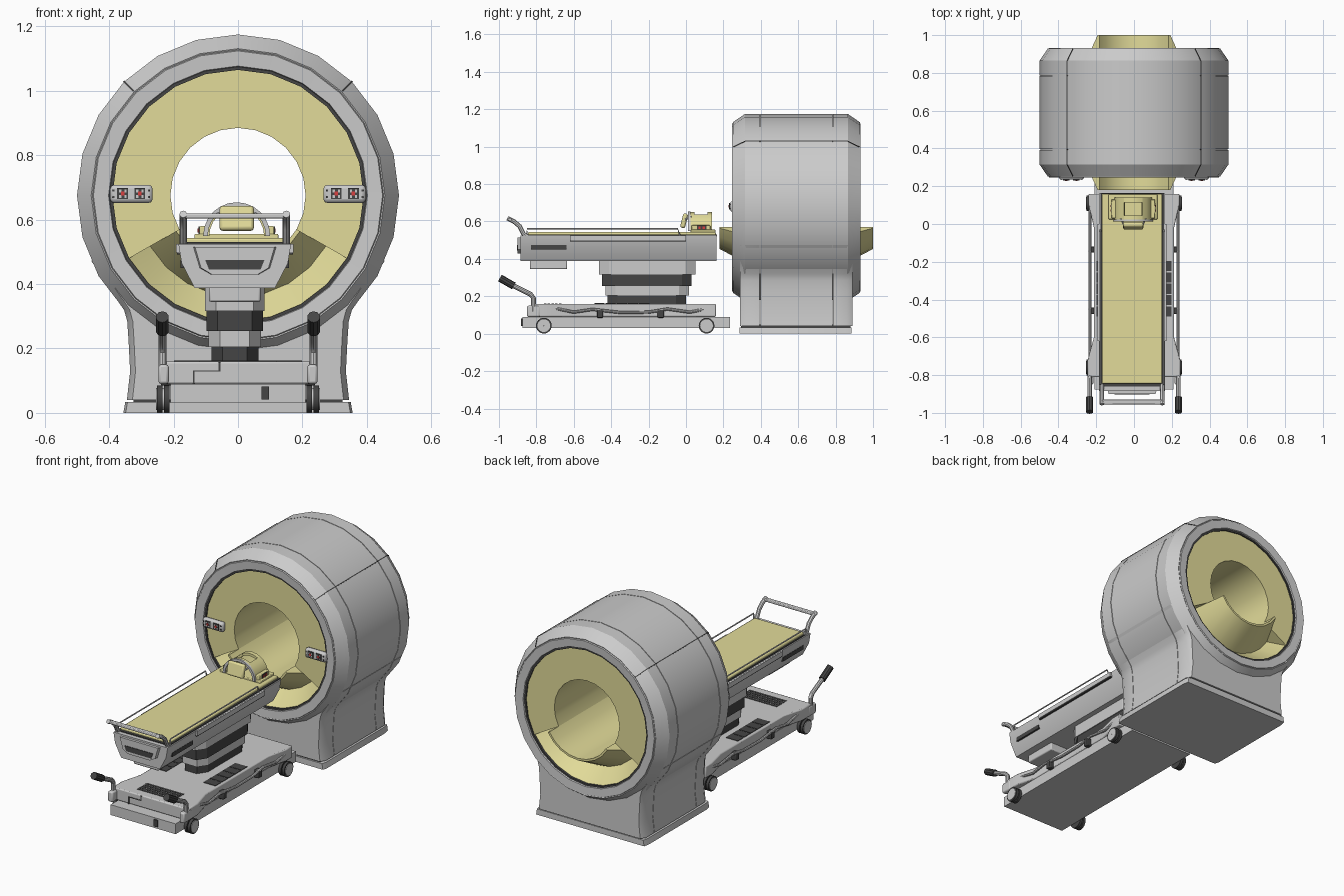
import bpy, bmesh, math
from math import sin, cos, radians
from mathutils import Vector

if "Cube" in bpy.data.objects:
    bpy.data.objects.remove(bpy.data.objects["Cube"])


def material(name, rgb):
    m = bpy.data.materials.new(name)
    m.diffuse_color = (*rgb, 1)
    m.use_nodes = True
    m.node_tree.nodes["Principled BSDF"].inputs["Base Color"].default_value = m.diffuse_color
    return m


YELLOW = material("yellow", (0.76, 0.71, 0.32))
DARK = material("dark", (0.06, 0.06, 0.06))
RED = material("red", (0.7, 0.05, 0.05))
CZ, CX = 0.675, -0.01          # bore centre height, table centre line


def finish(name, bm, mat=None, smooth=True, bevel=0):
    bmesh.ops.recalc_face_normals(bm, faces=bm.faces)
    me = bpy.data.meshes.new(name)
    bm.to_mesh(me)
    bm.free()
    ob = bpy.data.objects.new(name, me)
    bpy.context.collection.objects.link(ob)
    if mat:
        me.materials.append(mat)
    if bevel:
        b = ob.modifiers.new("bevel", 'BEVEL')
        b.width, b.segments = bevel, 2
    if smooth:
        bpy.ops.object.select_all(action='DESELECT')
        ob.select_set(True)
        bpy.context.view_layer.objects.active = ob
        bpy.ops.object.shade_smooth_by_angle(angle=radians(30))
    return ob


def loft(name, rings, mat=None, closed=False, smooth=True, bevel=0):
    """Skin a list of equal point rings; cap the ends unless closed."""
    bm = bmesh.new()
    vs = [[bm.verts.new(p) for p in r] for r in rings]
    n = len(rings[0])
    for i in range(len(vs) if closed else len(vs) - 1):
        a, b = vs[i], vs[(i + 1) % len(vs)]
        for j in range(n):
            k = (j + 1) % n
            bm.faces.new((a[j], a[k], b[k], b[j]))
    if not closed:
        bm.faces.new(vs[0])
        bm.faces.new(vs[-1])
    return finish(name, bm, mat, smooth, bevel)


def revolve(name, prof, mat=None, a0=0, a1=360, step=15, c=(0, CZ)):
    """Turn a closed (y, radius) profile about the y axis through c."""
    n = round((a1 - a0) / step)
    full = a1 - a0 == 360
    rings = []
    for i in range(n if full else n + 1):
        a = radians(a0 + i * (a1 - a0) / n)
        rings.append([(c[0] + r * cos(a), y, c[1] + r * sin(a)) for y, r in prof])
    return loft(name, rings, mat, full)


def mirrored(half):
    return half + [(-x, z) for x, z in reversed(half)]


def along_y(name, pts, secs, mat=None, cx=0):
    return loft(name, [[(cx + x * s, y, z) for x, z in pts] for y, s in secs], mat)


def along_z(name, pts, z0, z1, mat=None, bevel=0):
    return loft(name, [[(x, y, z) for x, y in pts] for z in (z0, z1)], mat, bevel=bevel)


def box(name, x, y, z, mat=None, bevel=0, tilt=0):
    bm = bmesh.new()
    bmesh.ops.create_cube(bm, size=1)
    bmesh.ops.scale(bm, vec=[abs(v[1] - v[0]) for v in (x, y, z)], verts=bm.verts)
    ob = finish(name, bm, mat, bool(bevel), bevel)
    ob.location = [(v[0] + v[1]) / 2 for v in (x, y, z)]
    ob.rotation_euler.x = radians(tilt)
    return ob


def tube(name, pts, r, mat=None, sides=10):
    rings = []
    pts = [Vector(p) for p in pts]
    for i, p in enumerate(pts):
        d = (pts[min(i + 1, len(pts) - 1)] - pts[max(i - 1, 0)]).normalized()
        ref = Vector((1, 0, 0)) if abs(d.x) < 0.9 else Vector((0, 0, 1))
        u = d.cross(ref).normalized()
        v = d.cross(u)
        rings.append([p + r * (u * cos(t) + v * sin(t))
                      for t in (2 * math.pi * k / sides for k in range(sides))])
    return loft(name, rings, mat)


def both_ends(half):
    """Mirror a (y, r) profile about the gantry middle, y = 0.59."""
    return half + [(1.18 - y, r) for y, r in reversed(half)]


# Gantry shell with seam grooves
shell = [(.275, .395), (.25, .402), (.247, .449), (.253, .452), (.251, .456), (.315, .5),
         (.393, .5), (.393, .496), (.397, .496), (.397, .5)]
revolve("gantry_shell", both_ends(shell))
revolve("gantry_inner_trim", both_ends([(.258, .39), (.258, .402)]), DARK)
for a in (45, 135):
    revolve("gantry_seam", both_ends([(.27, .46), (.25, .458), (.315, .502)]), DARK,
            a - .3, a + .3, .6)

# Yellow end faces and bore, with the recessed trough in the lower third
revolve("bore_upper", both_ends([(.265, .21), (.265, .395)]), YELLOW, -30, 210)
revolve("bore_trough", both_ends([(.18, .21), (.18, .222), (.355, .315), (.265, .395)]),
        YELLOW, 210, 330)

# Pedestal in three sections
ped = [(.345, .04), (.335, .128), (.34, .227), (.344, .285), (.354, .32), (.40, .385), (.456, .473)]
ped += [(.45 * cos(radians(a)), CZ + .45 * sin(radians(a))) for a in range(-30, -90, -15)]
for secs in ([(.288, .95), (.32, 1), (.394, 1)], [(.397, 1), (.783, 1)], [(.786, 1), (.86, 1), (.89, .95)]):
    along_y("pedestal", mirrored(ped), secs)
box("pedestal_seam", (-.325, .325), (.295, .88), (.02, .05), DARK)
along_y("pedestal_skirt", mirrored([(.356, 0), (.35, .034)]), [(.285, .98), (.31, 1), (.85, 1), (.885, .98)])

# Control panels
for s in (-1, 1):
    box("control_panel", (s * .265, s * .397), (.235, .268), (.652, .708), bevel=.012)
    for x in (.305, .358):
        box("button_block", (s * (x - .017), s * (x + .017)), (.231, .24), (.664, .698), DARK)
        for dx in (-.011, .005):
            for dz in (.667, .684):
                box("button", (s * x + dx, s * x + dx + .007), (.229, .236), (dz, dz + .009))
        box("red_button", (s * x - .006, s * x + .006), (.228, .236), (.675, .687), RED)
    for x in (.276, .387):
        for z in (.67, .69):
            box("panel_dot", (s * x - .003, s * x + .003), (.232, .24), (z - .003, z + .003), DARK)

# Cart
deck = [(.24, .16), (.24, .10), (.212, -.02), (.212, -.6), (.245, -.72), (.245, -.81)]
along_z("cart_deck", mirrored(deck), .09, .16, bevel=.006)
box("cart_base", (-.21, .21), (-.875, .235), (.03, .09))
box("cart_front_latch", (.073, .097), (-.882, -.87), (.042, .082), DARK)
for x, z in (((-.14, -.135), (.09, .13)), ((-.14, -.055), (.128, .132)), ((-.06, -.055), (.13, .158))):
    box("cart_panel_line", x, (-.813, -.80), z, DARK)
for i in range(5):
    y = -.76 + i * .02
    box("front_vent", (-.12, .12), (y, y + .014), (.155, .162), DARK)
for s in (-1, 1):
    for i in range(5):
        y = -.49 + i * .06
        box("side_vent", (s * .12, s * .198), (y, y + .054), (.155, .163), DARK)
    # Pedal rail and pedals
    path = [(.12, .135), (.02, .115), (-.1, .132), (-.2, .115), (-.35, .113), (-.5, .13), (-.6, .115), (-.72, .14)]
    tube("pedal_rail", [(s * .232, y, z) for y, z in path], .008, sides=8)
    for y in (-.135, -.46):
        box("pedal", (s * .205, s * .24), (y - .017, y + .017), (.085, .13), DARK, .005)
    # Push handle and grip
    box("handle_bracket", (s * .215, s * .247), (-.85, -.78), (.09, .15), bevel=.008)
    tube("push_handle", [(s * .235, y, z) for y, z in
                         ((-.815, .12), (-.815, .19), (-.83, .21), (-.88, .235), (-.95, .27))], .013)
    tube("handle_grip", [(s * .235, y, z) for y, z in ((-.92, .255), (-.95, .272), (-.995, .298))], .02, DARK)
    # Twin wheel castors
    for y in (-.76, .11):
        for x in (.213, .235):
            revolve("wheel", [(x, 0.001), (x, .042), (x + .016, .042), (x + .016, .001)], DARK).matrix_world
            w = bpy.context.object
            w.rotation_euler.z = radians(-90 * s)
            w.location = (0, y, .043 - CZ)
        hub = revolve("wheel_hub", [(.23, .001), (.23, .034), (.254, .034), (.254, .001)])
        hub.rotation_euler.z = radians(-90 * s)
        hub.location = (0, y, .043 - CZ)

# Lifting column
for z0, z1, w, y0, y1, m in ((.15, .208, .073, -.42, 0, DARK), (.205, .257, .081, -.43, .015, None),
                             (.255, .32, .088, -.45, .03, DARK), (.317, .39, .093, -.465, .05, None)):
    c = .035
    half = [(w - c, y0), (w, y0 + c * 1.5), (w, y1 - c * 1.5), (w - c, y1)]
    along_z("lift_column", [(CX + x, y) for x, y in mirrored(half)], z0, z1, m)

# Table body
along_y("table_body", mirrored([(.125, .388), (.165, .465), (.175, .525)]), [(-.885, 1), (.162, 1)], cx=CX)
along_y("table_end_panel", mirrored([(.075, .43), (.11, .45), (.13, .515)]), [(-.9, .95), (-.88, 1)], cx=CX)
along_y("table_end_recess", mirrored([(.08, .445), (.092, .475)]), [(-.903, 1), (-.89, 1)], DARK, CX)
box("under_table_box", (CX - .08, CX + .08), (-.835, -.635), (.345, .40), bevel=.006)
box("mattress_tray", (CX - .168, CX + .168), (-.86, .165), (.52, .53), DARK)
box("mattress", (CX - .16, CX + .158), (-.845, .16), (.52, .543), YELLOW, .006)
for s in (-1, 1):
    box("side_slot", (CX + s * .15, CX + s * .168), (-.83, -.64), (.45, .474), DARK)
    box("accessory_rail", (CX + s * .165, CX + s * .183), (-.62, 0), (.498, .524))
    box("accessory_rail_line", (CX + s * .16, CX + s * .18), (-.62, 0), (.492, .498), DARK)
    x = CX + s * .168
    tube("side_guard", [(x, -.85, .52), (x, -.85, .562), (x, -.045, .562), (x, -.03, .52)], .004, sides=6)
    # End handle posts
    x = CX + s * .16
    along = [(-.85, .52), (-.87, .535), (-.89, .575), (-.92, .6), (-.955, .617)]
    tube("end_handle_post", [(x, y, z) for y, z in along], .012, sides=8)
box("end_handle_bar", (CX - .172, CX + .172), (-.955, -.93), (.604, .619), bevel=.004)

# Head coil
HC = (-.004, .55)
box("coil_base", (-.135, .125), (.025, .158), (.535, .556), YELLOW, .004)
for name, y0, y1, a0, a1 in (("coil_side", .02, .14, 0, 60), ("coil_side", .02, .14, 120, 180),
                             ("coil_bridge", .02, .045, 60, 120), ("coil_bridge", .115, .14, 60, 120)):
    revolve(name, [(y0, .085), (y0, .1), (y1, .1), (y1, .085)], YELLOW, a0, a1, c=HC)
revolve("coil_rim", [(.012, .09), (.012, .104), (.024, .104), (.024, .09)], None, 0, 180, c=HC)
box("coil_mirror", (-.057, .049), (-.023, .003), (.565, .643), YELLOW, .009, -14)
for s in (-1, 1):
    tube("mirror_arm", [(HC[0] + s * .05, -.005, .61), (HC[0] + s * .065, .03, .625)], .005, sides=6)
    x = HC[0] + s * .1
    box("coil_foot", (x - .016, x + .016), (.03, .13), (.54, .58), YELLOW, .004)
    box("coil_latch", (x + s * .01, x + s * .019), (.06, .11), (.555, .578), DARK)
    for y in (.072, .095):
        box("coil_button", (x + s * .01, x + s * .021), (y - .006, y + .006), (.56, .572), RED)
